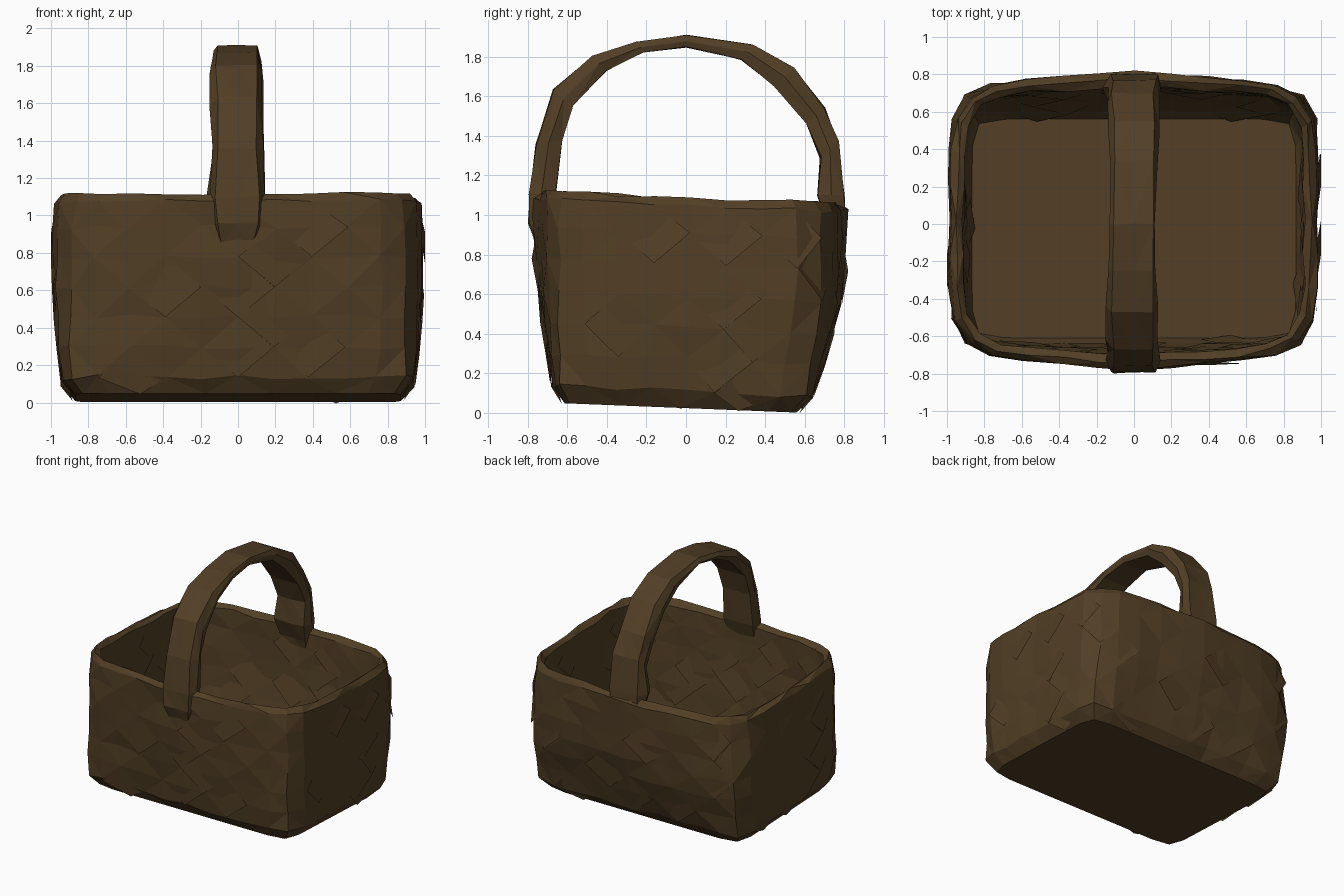
import bpy, bmesh, math, random
from mathutils import Vector

if "Cube" in bpy.data.objects:
    bpy.data.objects.remove(bpy.data.objects["Cube"])

random.seed(4)
wicker = bpy.data.materials.new("brown_wicker")
wicker.diffuse_color = (0.085, 0.05, 0.019, 1)
wicker.use_nodes = True
wicker.node_tree.nodes["Principled BSDF"].inputs["Base Color"].default_value = wicker.diffuse_color


def finish(bm, name):
    me = bpy.data.meshes.new(name)
    bm.to_mesh(me)
    bm.free()
    me.materials.append(wicker)
    ob = bpy.data.objects.new(name, me)
    bpy.context.collection.objects.link(ob)
    return ob


def jit(a):
    return random.uniform(-a, a)


# Perimeter of a unit square, walked in even steps
NX, NY = 10, 8
square = ([(-1 + 2 * i / NX, -1) for i in range(NX)] + [(1, -1 + 2 * i / NY) for i in range(NY)]
          + [(1 - 2 * i / NX, 1) for i in range(NX)] + [(-1, 1 - 2 * i / NY) for i in range(NY)])
N = len(square)


def ring(z, hx, hy, n, bulge):
    """Rounded rectangle ring, bulging to front and back where the handle sits."""
    dy = min(0.02, -0.03 + 0.1 * z)
    pts = []
    for x, y in square:
        r = (abs(x) ** n + abs(y) ** n) ** (1 / n)
        px = x / r * hx
        py = y / r * (hy + bulge * (1 - abs(x)) ** 1.2) + dy
        pts.append(Vector((px, py, z - 0.04 * py)))
    return pts


# height, half width, half depth, squareness, bulge
outer = [(0.024, .87, .585, 16, 0), (0.11, .935, .65, 14, 0), (0.27, .955, .68, 11, .015),
         (0.43, .97, .705, 9, .03), (0.59, .98, .72, 8, .045), (0.75, .985, .73, 7, .055),
         (0.91, .985, .735, 6.5, .06), (1.05, .975, .735, 6, .06)]
rim = [(1.088, .945, .71, 6, .055)]
inner = [(1.06, .91, .675, 7, .04), (0.91, .915, .675, 8, .04), (0.75, .92, .67, 8, .04),
         (0.59, .92, .665, 9, .035), (0.43, .915, .655, 10, .02), (0.27, .905, .64, 12, .01),
         (0.13, .89, .615, 14, 0), (0.06, .865, .585, 16, 0)]
levels = outer + rim + inner

# Woven body: one closed shell with an uneven diamond surface
bm = bmesh.new()
rings = []
for j, lv in enumerate(levels):
    a = 0 if j in (0, len(levels) - 1) else 0.010
    rings.append([bm.verts.new(p + Vector((jit(a), jit(a), jit(a * 1.3)))) for p in ring(*lv)])
for j in range(len(rings) - 1):
    for i in range(N):
        a, b = rings[j][i], rings[j][(i + 1) % N]
        d, c = rings[j + 1][i], rings[j + 1][(i + 1) % N]
        # diagonals alternate so that they join into diamonds
        tris = ((a, b, c), (a, c, d)) if (i + j) % 2 == 0 else ((a, b, d), (b, c, d))
        for t in tris:
            bm.faces.new(t)
bm.faces.new(rings[0][::-1])
bm.faces.new(rings[-1])
bmesh.ops.recalc_face_normals(bm, faces=bm.faces)
finish(bm, "woven_body")


# Loose diamond strips: tiles tilted out of the wall, over and under in turn
def strips(name, lvls, sign, share):
    bm = bmesh.new()
    rs = [ring(*lv) for lv in lvls]
    for j in range(1, len(rs) - 1):
        for i in range(N):
            if (i + j) % 2 == 0 or random.random() > share:
                continue
            corners = [rs[j][i - 1], rs[j - 1][i], rs[j][(i + 1) % N], rs[j + 1][i]]
            u, v = corners[2] - corners[0], corners[3] - corners[1]
            n = u.cross(v).normalized() * sign
            centre = sum(corners, Vector()) / 4
            # skip tiles that would bridge the corners
            if (rs[j][i] - centre).length > 0.025:
                continue
            flip = 1 if j % 2 else -1
            lift = [0.014 * flip, 0.014, -0.014 * flip, -0.012]
            vs = [bm.verts.new(c + n * (k + 0.001)) for c, k in zip(corners, lift)]
            if sign < 0:
                vs.reverse()
            bm.faces.new(vs)
    finish(bm, name)


strips("outer_weave", outer, 1, 0.4)
strips("inner_weave", inner[::-1], -1, 0.45)

# Handle: flat band lofted along an arch, its ends sunk into the walls
# outer y, z / inner y, z / half width
arch = [(-.755, .84, -.72, .84, .10), (-.795, .96, -.71, .95, .13), (-.79, 1.10, -.66, 1.11, .155),
        (-.76, 1.36, -.625, 1.38, .14), (-.67, 1.63, -.57, 1.55, .14), (-.47, 1.80, -.40, 1.73, .135),
        (-.25, 1.87, -.22, 1.82, .13), (0, 1.91, 0, 1.85, .125), (.34, 1.86, .28, 1.78, .13),
        (.55, 1.74, .45, 1.65, .135), (.70, 1.54, .61, 1.46, .14), (.77, 1.37, .68, 1.29, .14),
        (.80, 1.10, .665, 1.10, .155), (.805, .95, .72, .95, .13), (.785, .84, .74, .84, .10)]
bm = bmesh.new()
secs = []
for yo, zo, yi, zi, w in arch:
    ym, zm = (yo + yi) / 2, (zo + zi) / 2
    sec = [(-w * .8, yo, zo), (0, yo, zo), (w * .8, yo, zo), (w, ym, zm),
           (w * .85, yi, zi), (0, yi, zi), (-w * .85, yi, zi), (-w, ym, zm)]
    secs.append([bm.verts.new((x - 0.005 + jit(.012), y + jit(.005), z + jit(.006))) for x, y, z in sec])
for s, t in zip(secs, secs[1:]):
    for i in range(8):
        bm.faces.new((s[i], s[(i + 1) % 8], t[(i + 1) % 8], t[i]))
bm.faces.new(secs[0])
bm.faces.new(secs[-1])
bmesh.ops.triangulate(bm, faces=bm.faces)
bmesh.ops.recalc_face_normals(bm, faces=bm.faces)
finish(bm, "handle")
